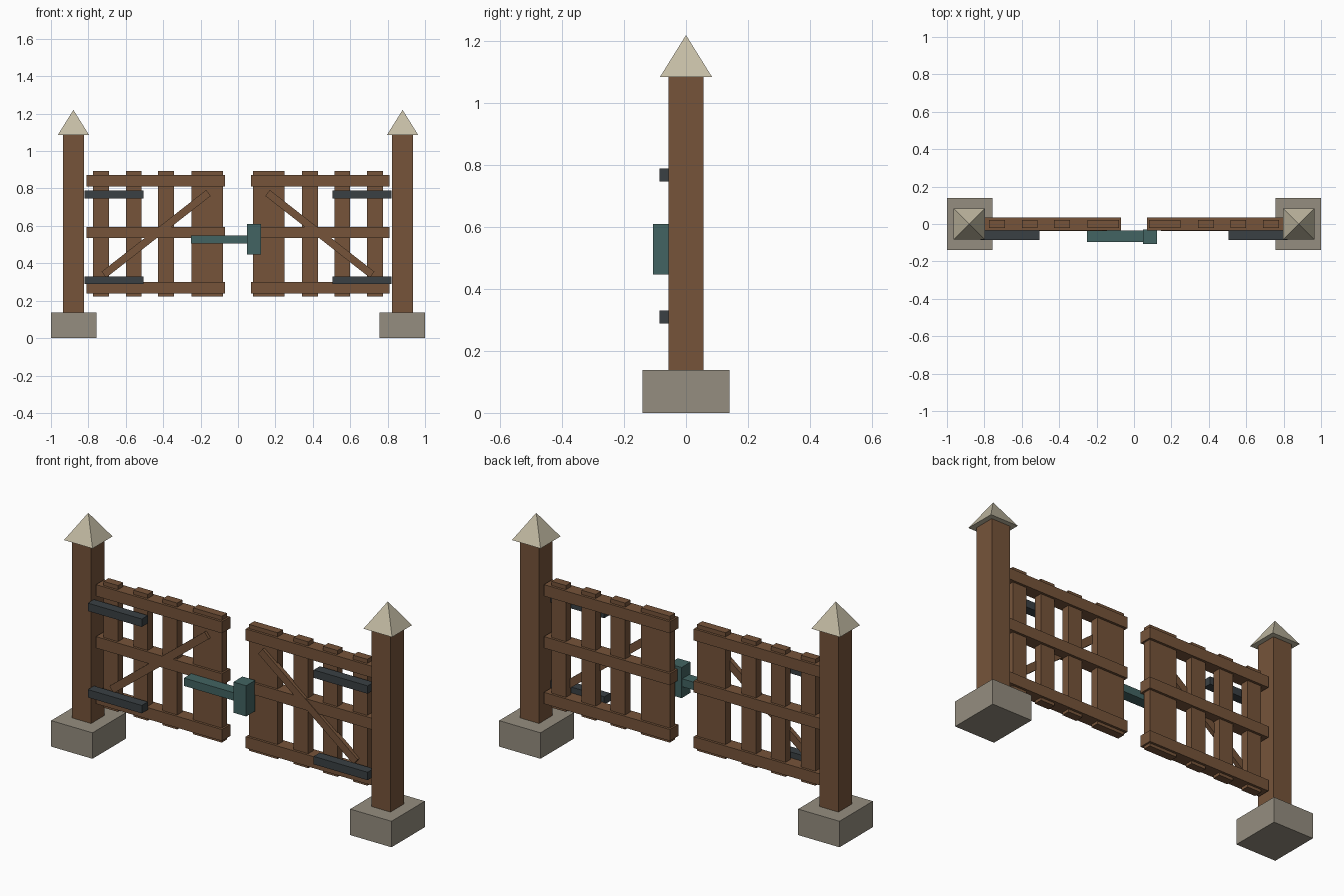
import bpy, math
from mathutils import Matrix

if "Cube" in bpy.data.objects:
    bpy.data.objects.remove(bpy.data.objects["Cube"])


def material(name, rgb):
    m = bpy.data.materials.new(name)
    m.diffuse_color = (*rgb, 1)
    m.use_nodes = True
    m.node_tree.nodes["Principled BSDF"].inputs["Base Color"].default_value = m.diffuse_color
    return m


WOOD = material("wood", (0.18, 0.088, 0.042))
STONE = material("stone", (0.30, 0.27, 0.215))
CAP = material("cap_stone", (0.55, 0.50, 0.37))
IRON = material("dark_iron", (0.042, 0.051, 0.057))
LATCH = material("green_metal", (0.055, 0.127, 0.122))


def box(name, x, y, z, mat, angle=0.0):
    """Box from (min, max) pairs, optionally turned about y through its centre."""
    bpy.ops.mesh.primitive_cube_add(size=1)
    ob = bpy.context.object
    ob.name = name
    size = [b - a for a, b in (x, y, z)]
    centre = [(a + b) / 2 for a, b in (x, y, z)]
    ob.data.transform(Matrix.Rotation(angle, 4, 'Y') @ Matrix.Diagonal((*size, 1)))
    ob.location = centre
    ob.data.materials.append(mat)
    return ob


for side, s in (("left", -1), ("right", 1)):
    def span(a, b):
        return tuple(sorted((s * a, s * b)))

    # Footing, post and pyramid cap
    box(f"{side}_footing", span(0.757, 1.0), (-0.14, 0.14), (0, 0.138), STONE)
    box(f"{side}_post", span(0.823, 0.936), (-0.057, 0.057), (0.138, 1.085), WOOD)
    bpy.ops.mesh.primitive_cone_add(vertices=4, radius1=0.084 * math.sqrt(2), radius2=0,
                                    depth=0.135, location=(s * 0.88, 0, 1.1525))
    cap = bpy.context.object
    cap.name = f"{side}_post_cap"
    cap.data.transform(Matrix.Rotation(math.pi / 4, 4, 'Z'))
    cap.data.materials.append(CAP)

    # Upright boards, the one at the meeting edge being wider
    for i, (a, b) in enumerate(((0.08, 0.248), (0.342, 0.428), (0.515, 0.60), (0.69, 0.775))):
        box(f"{side}_board_{i + 1}", span(a, b), (-0.022, 0.022), (0.222, 0.893), WOOD)

    # Horizontal rails
    for level, z0 in (("bottom", 0.238), ("middle", 0.534), ("top", 0.81)):
        box(f"{side}_{level}_rail", span(0.07, 0.81), (-0.035, 0.035), (z0, z0 + 0.061), WOOD)

    # Diagonal brace, low at the post and high at the meeting edge
    dx, dz = 0.559, 0.437
    half = math.hypot(dx, dz) / 2
    cx, cz = s * 0.4375, 0.5575
    box(f"{side}_brace", (cx - half, cx + half), (-0.038, -0.014),
        (cz - 0.02, cz + 0.02), WOOD, s * math.atan2(dz, dx))

    # Strap hinges
    for level, z0 in (("lower", 0.288), ("upper", 0.747)):
        box(f"{side}_{level}_hinge", span(0.505, 0.822), (-0.086, -0.035), (z0, z0 + 0.042), IRON)

# Latch bar and its catch
box("latch_bar", (-0.25, 0.05), (-0.096, -0.035), (0.506, 0.548), LATCH)
box("latch_catch", (0.047, 0.122), (-0.106, -0.03), (0.447, 0.61), LATCH)
